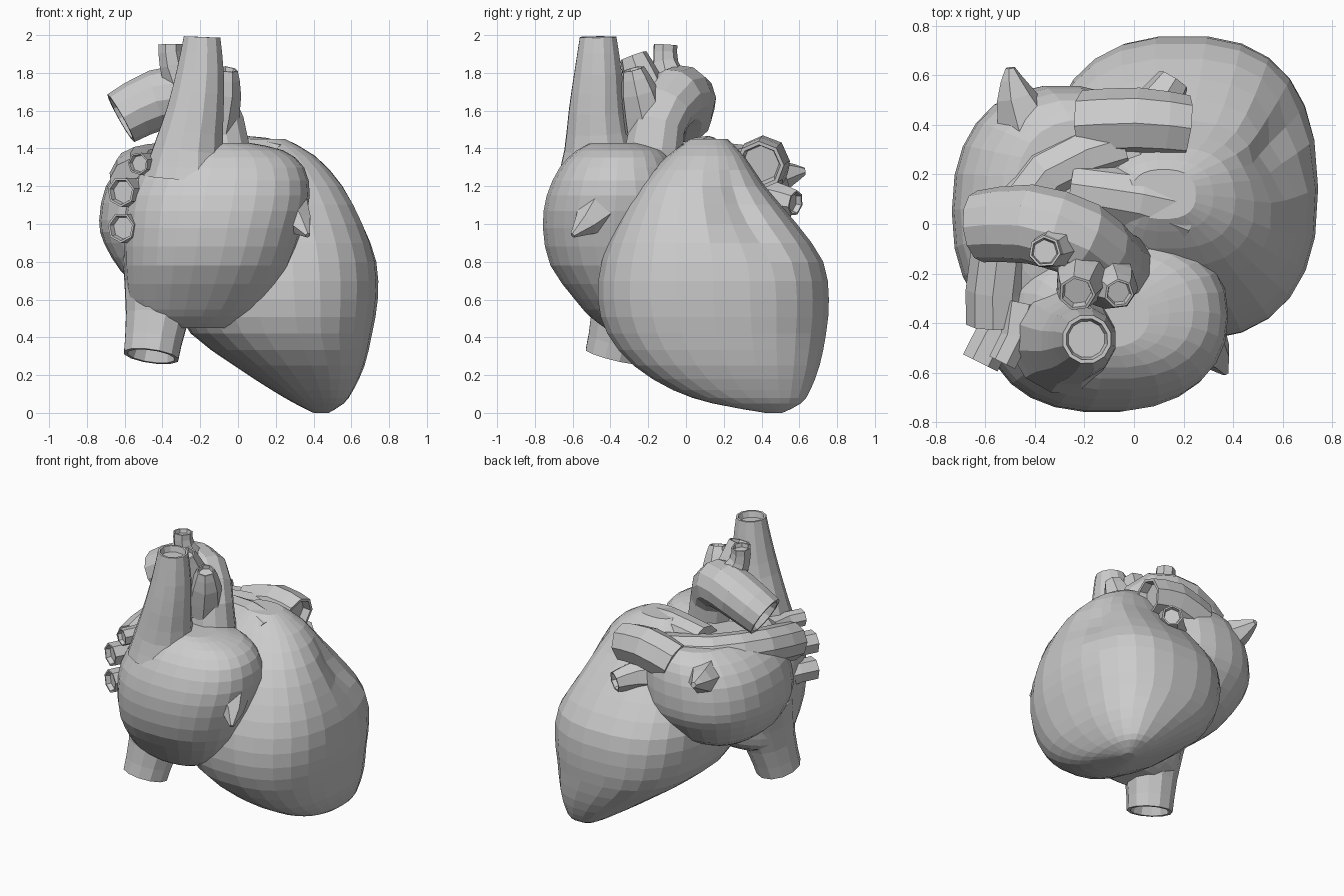
import bpy, bmesh, math
from mathutils import Vector

cube = bpy.data.objects.get("Cube")
if cube:
    bpy.data.objects.remove(cube, do_unlink=True)

grey = bpy.data.materials.new("plain grey")
grey.use_nodes = True
COLOUR = (0.6, 0.6, 0.6, 1)
grey.diffuse_color = COLOUR
grey.node_tree.nodes["Principled BSDF"].inputs["Base Color"].default_value = COLOUR


def smooth_rows(rows, steps):
    """Catmull-Rom interpolation between rows of numbers."""
    out = []
    last = len(rows) - 1
    for i in range(last):
        a, b, c, d = (rows[max(0, min(last, i + k))] for k in (-1, 0, 1, 2))
        for s in range(steps):
            t = s / steps
            out.append([q + t / 2 * (r - p + t * (2 * p - 5 * q + 4 * r - u
                        + t * (3 * (q - r) + u - p)))
                        for p, q, r, u in zip(a, b, c, d)])
    return out + [list(rows[-1])]


def skin(name, rings):
    """Bridge closed rings of points and cap both ends."""
    bm = bmesh.new()
    loops = [[bm.verts.new(p) for p in ring] for ring in rings]
    n = len(loops[0])
    for lower, upper in zip(loops, loops[1:]):
        for i in range(n):
            j = (i + 1) % n
            bm.faces.new((lower[i], lower[j], upper[j], upper[i]))
    bm.faces.new(loops[0][::-1])
    bm.faces.new(loops[-1])
    bmesh.ops.recalc_face_normals(bm, faces=bm.faces)
    mesh = bpy.data.meshes.new(name)
    bm.to_mesh(mesh)
    bm.free()
    mesh.materials.append(grey)
    obj = bpy.data.objects.new(name, mesh)
    bpy.context.collection.objects.link(obj)
    return obj


def rounded(value, power):
    return math.copysign(abs(value) ** (2 / power), value)


def chamber(name, slices, power=2.2, groove=0.0, sides=26):
    """Stack of rounded level slices: height, x range, y range.
    Groove dents the left side near the top."""
    rings = []
    for z, x0, x1, y0, y1 in smooth_rows(slices, 2):
        ring = []
        for i in range(sides):
            a = math.tau * i / sides - math.pi
            k = 1 - groove * math.exp(-((a - 0.42) / 0.3) ** 2 - ((z - 1.06) / 0.2) ** 2)
            ring.append(((x0 + x1) / 2 + k * (x1 - x0) / 2 * rounded(math.cos(a), power),
                         (y0 + y1) / 2 + k * (y1 - y0) / 2 * rounded(math.sin(a), power),
                         z))
        rings.append(ring)
    return skin(name, rings)


def vessel(name, path, hollow=True, sides=10, steps=2):
    """Tube along points of x, y, z, radius, with a recessed open end."""
    rows = smooth_rows(path, steps)
    points = [Vector(r[:3]) for r in rows]
    rings = []
    side = None
    for i, row in enumerate(rows):
        along = (points[min(i + 1, len(points) - 1)] - points[max(i - 1, 0)]).normalized()
        if side is None:
            side = along.orthogonal()
        side = (side - along * side.dot(along)).normalized()
        up = along.cross(side)

        def circle(centre, radius):
            return [centre + radius * (side * math.cos(math.tau * k / sides)
                                       + up * math.sin(math.tau * k / sides))
                    for k in range(sides)]
        rings.append(circle(points[i], row[3]))
    if hollow:
        r = rows[-1][3]
        rings.append(circle(points[-1], r * 0.85))
        rings.append(circle(points[-1] - along * r * 0.4, r * 0.75))
    return skin(name, rings)


# Main chambers
chamber("ventricles", [
    (0, .4, .48, .42, .51), (.05, .3, .56, .14, .61), (.12, .18, .61, -.07, .66),
    (.25, -.02, .67, -.28, .71), (.42, -.25, .71, -.42, .745), (.6, -.34, .74, -.47, .76),
    (.8, -.36, .735, -.45, .73), (1, -.32, .67, -.37, .59), (1.2, -.25, .56, -.25, .42),
    (1.36, -.13, .41, -.1, .31), (1.45, -.01, .25, .02, .22)], power=2.5, groove=.2)

chamber("front_atrium", [
    (.45, -.45, -.06, -.43, -.2), (.51, -.54, .06, -.51, -.1), (.6, -.58, .16, -.59, -.05),
    (.78, -.6, .27, -.72, 0), (.98, -.6, .34, -.76, 0), (1.15, -.58, .38, -.74, 0),
    (1.3, -.5, .35, -.67, -.06), (1.39, -.4, .24, -.58, -.12), (1.43, -.3, .06, -.5, -.24)],
    power=2.3)

chamber("back_atrium", [
    (.67, -.52, -.08, -.3, .26), (.75, -.62, .06, -.4, .4), (.9, -.71, .12, -.45, .52),
    (1.02, -.735, .14, -.46, .56), (1.2, -.7, .14, -.43, .55), (1.32, -.6, .12, -.36, .5),
    (1.38, -.48, .06, -.2, .42)], power=2.3)

# Great vessels
vessel("upper_vein", [(-.27, -.45, 1.25, .24), (-.26, -.46, 1.4, .19), (-.225, -.47, 1.6, .155),
                      (-.2, -.465, 1.8, .13), (-.19, -.465, 1.99, .1)], sides=12)
vessel("lower_vein", [(-.38, -.28, .78, .24), (-.43, -.34, .5, .17), (-.46, -.39, .3, .15)], sides=12)
vessel("main_artery_arch", [(-.08, -.18, 1.25, .17), (-.11, -.15, 1.52, .15), (-.22, -.06, 1.67, .16),
                            (-.42, 0, 1.66, .16), (-.62, -.01, 1.56, .145)], sides=12)
vessel("lung_artery_trunk", [(.18, .06, 1.28, .17), (.02, .1, 1.34, .13), (-.25, .14, 1.33, .12)], False)

# Branches rising from the arch
branches = {
    "rear_arch_branch": [(-.28, -.07, 1.7, .11), (-.35, -.11, 1.85, .07), (-.36, -.11, 1.95, .065)],
    "middle_arch_branch": [(-.19, -.18, 1.6, .13), (-.22, -.24, 1.78, .1), (-.23, -.28, 1.89, .075)],
    "side_arch_branch": [(-.13, -.2, 1.5, .13), (-.08, -.25, 1.7, .1), (-.06, -.28, 1.82, .06)],
}
for name, path in branches.items():
    vessel(name, path, sides=7)

# Vein stubs on the right flank
for i, (z, reach, r) in enumerate([(.98, 0, .08), (1.17, 0, .08), (1.32, .09, .06)]):
    vessel(f"right_vein_stub_{i + 1}", [(-.45, -.33, z - .02, r * 1.4),
           (-.57 + reach, -.46, z, r), (-.62 + reach, -.56, z, r)], sides=7, steps=1)

# Vessels crossing the roof of the back chamber
vessel("roof_vessel", [(-.05, .32, 1.28, .13), (-.35, .2, 1.3, .13), (-.53, -.1, 1.28, .13),
                       (-.55, -.4, 1.22, .13)], False)
vessel("left_vein", [(-.2, .4, 1.27, .14), (.02, .41, 1.33, .14), (.21, .39, 1.31, .13)], sides=8)
vessel("left_lower_vein", [(-.02, .34, 1.12, .13), (.08, .46, 1.13, .1), (.16, .58, 1.11, .07)], sides=7)
vessel("rear_vein_tip", [(-.42, .36, 1.22, .14), (-.48, .52, 1.26, .08), (-.5, .63, 1.28, .02)], False, 6)

# Pointed edge of the front ear flap
vessel("ear_flap_tip", [(.24, -.44, 1.1, .15), (.33, -.53, 1, .07), (.37, -.6, .94, .015)], False, 6, 1)
